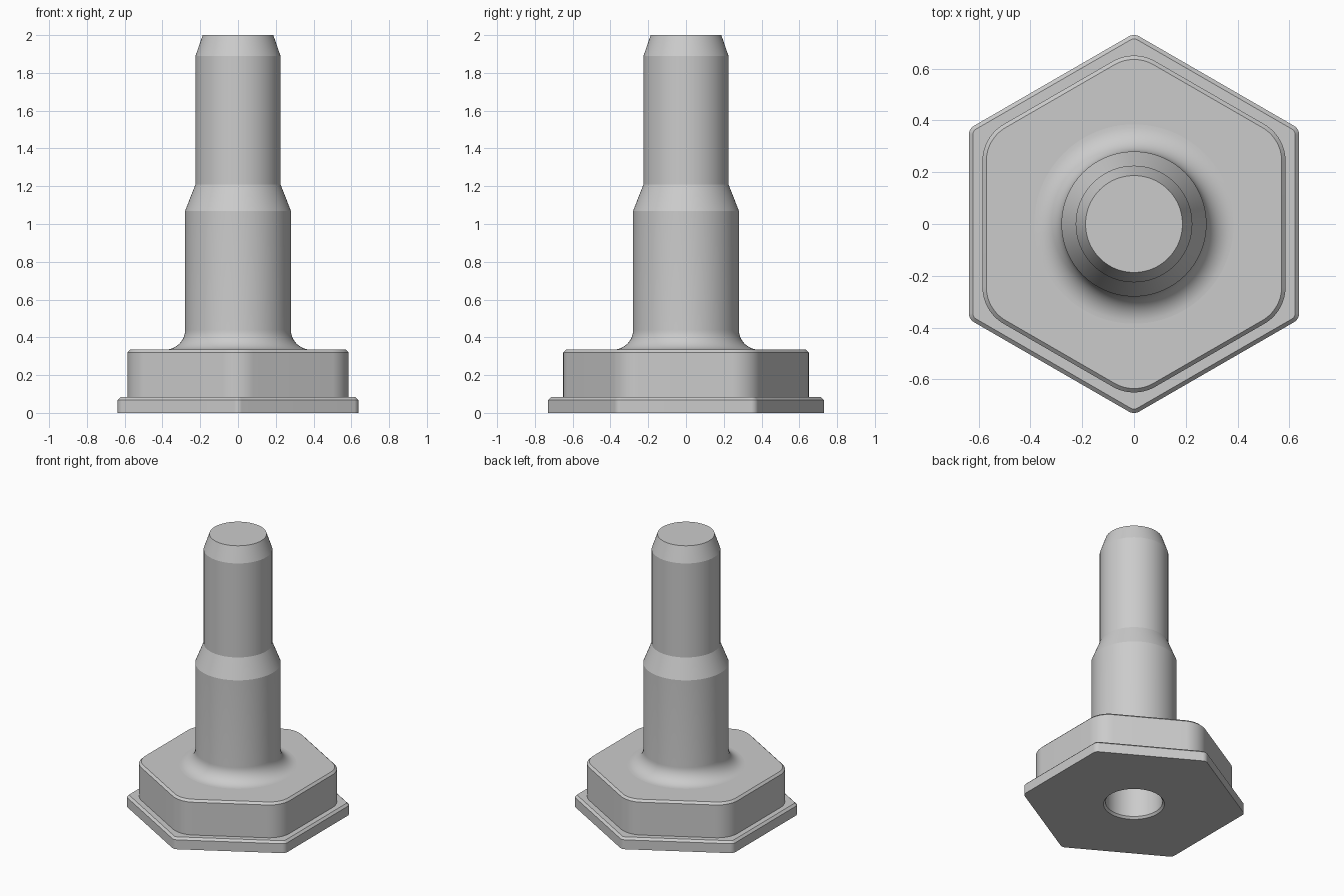
import bpy
import bmesh
from math import pi, sin, cos, radians

default = bpy.data.objects.get("Cube")
if default:
    bpy.data.objects.remove(default, do_unlink=True)

steel = bpy.data.materials.new("plain grey")
steel.use_nodes = True
GREY = (0.6, 0.6, 0.6, 1)
steel.diffuse_color = GREY
steel.node_tree.nodes["Principled BSDF"].inputs["Base Color"].default_value = GREY

STEPS = 16  # segments per hexagon corner


def outline(apothem, corner, z):
    """Rounded hexagon; it is a circle when corner equals apothem."""
    offset = (apothem - corner) / cos(pi / 6)
    points = []
    for k in range(6):
        mid = pi / 2 + k * pi / 3
        for i in range(STEPS + 1):
            a = mid - pi / 6 + i / STEPS * pi / 3
            points.append((offset * cos(mid) + corner * cos(a),
                           offset * sin(mid) + corner * sin(a), z))
    return points


def loft(name, rings, cap_first=False, cap_last=False):
    """Skin a list of (apothem, corner radius, z) outlines."""
    bm = bmesh.new()
    loops = [[bm.verts.new(p) for p in outline(*r)] for r in rings]
    n = len(loops[0])
    for low, high in zip(loops, loops[1:]):
        for i in range(n):
            j = (i + 1) % n
            bm.faces.new((low[i], low[j], high[j], high[i]))
    if cap_first:
        bm.faces.new(loops[0][::-1])
    if cap_last:
        bm.faces.new(loops[-1])
    bmesh.ops.remove_doubles(bm, verts=bm.verts, dist=1e-5)
    mesh = bpy.data.meshes.new(name)
    bm.to_mesh(mesh)
    bm.free()
    mesh.materials.append(steel)
    obj = bpy.data.objects.new(name, mesh)
    bpy.context.collection.objects.link(obj)
    bpy.ops.object.select_all(action='DESELECT')
    obj.select_set(True)
    bpy.context.view_layer.objects.active = obj
    bpy.ops.object.shade_smooth_by_angle(angle=radians(15))
    return obj


def circle(r, z):
    return (r, r, z)


BLOCK, BLOCK_R = 0.585, 0.165
FLANGE, FLANGE_R = 0.637, 0.04
FLANGE_TOP, BLOCK_TOP = 0.083, 0.335
CHAMFER = 0.015
SHAFT, FILLET = 0.28, 0.105

# Blind bore in the underside, with a chamfered rim; its end faces down
loft("bore", [circle(0.187, 0.6), circle(0.187, 0.015), circle(0.2, 0)],
     cap_first=True)

# Base flange: underside, side wall, chamfer and ledge
loft("base_flange", [
    circle(0.2, 0),
    (FLANGE, FLANGE_R, 0),
    (FLANGE, FLANGE_R, FLANGE_TOP - CHAMFER),
    (FLANGE - CHAMFER, FLANGE_R - CHAMFER, FLANGE_TOP),
    (BLOCK, BLOCK_R, FLANGE_TOP)])

# Hexagonal block with rounded corners and a chamfered top edge
loft("hex_block", [
    (BLOCK, BLOCK_R, FLANGE_TOP),
    (BLOCK, BLOCK_R, BLOCK_TOP - CHAMFER),
    (BLOCK - CHAMFER, BLOCK_R - CHAMFER, BLOCK_TOP),
    circle(SHAFT + FILLET, BLOCK_TOP)])

# Stepped shaft rising from a concave fillet
fillet = [circle(SHAFT + FILLET * (1 - sin(t)), BLOCK_TOP + FILLET * (1 - cos(t)))
          for t in (i * pi / 24 for i in range(13))]
loft("shaft", fillet + [
    circle(SHAFT, 1.07),
    circle(0.225, 1.21),
    circle(0.225, 1.89),
    circle(0.187, 2)], cap_last=True)
